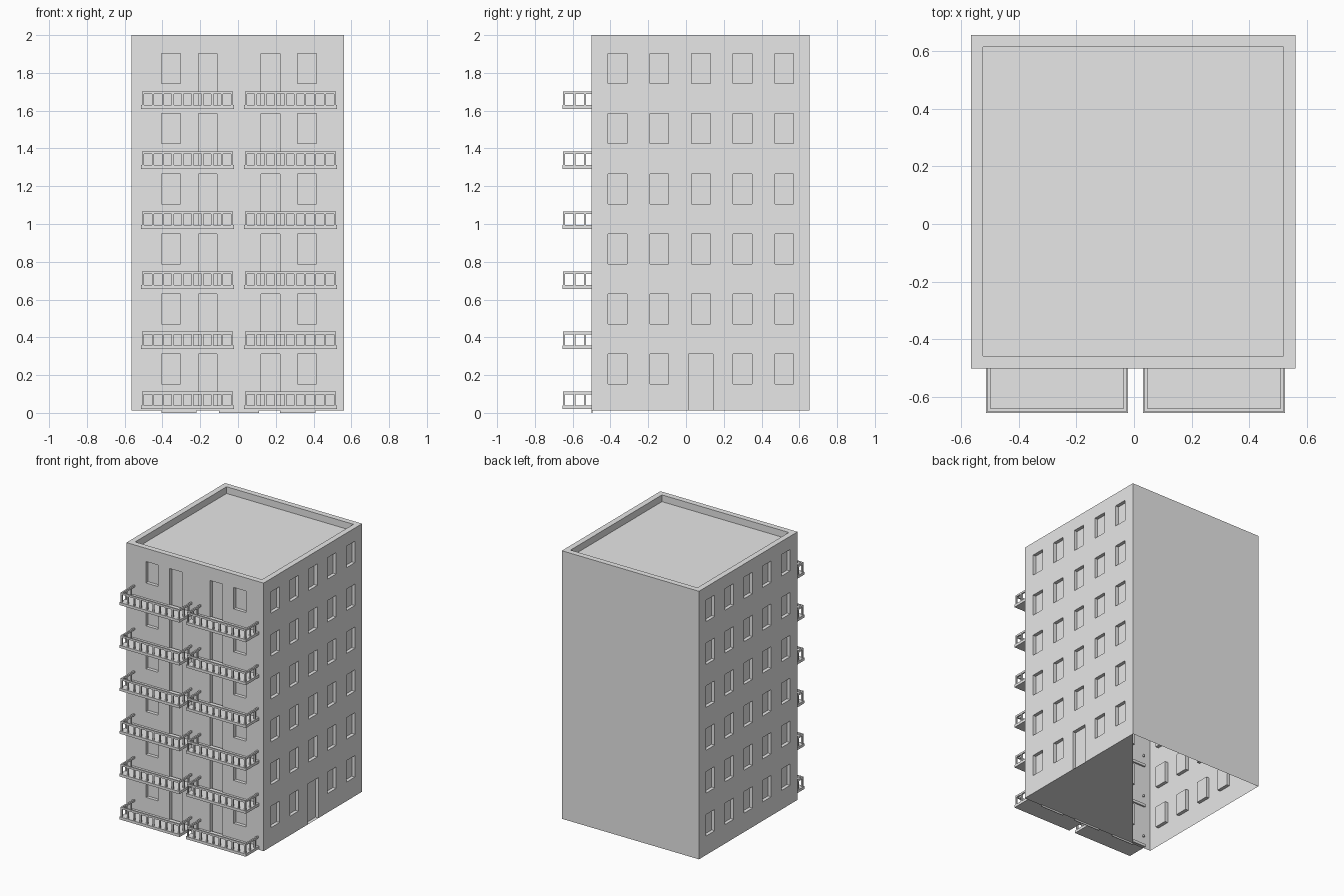
import bpy, bmesh
from mathutils import Vector

cube = bpy.data.objects.get("Cube")
if cube:
    bpy.data.objects.remove(cube, do_unlink=True)

grey = bpy.data.materials.new("plain_grey")
grey.use_nodes = True
grey.diffuse_color = (0.8, 0.8, 0.8, 1)
grey.node_tree.nodes["Principled BSDF"].inputs["Base Color"].default_value = (0.8, 0.8, 0.8, 1)

# Main dimensions
X0, X1, Y0, Y1 = -0.565, 0.56, -0.5, 0.655
BASE, TOP = 0.012, 2.0
FLOORS, STOREY = 6, 0.318
RECESS = 0.025


def make_mesh(name, bm):
    bmesh.ops.remove_doubles(bm, verts=bm.verts, dist=0.0001)
    mesh = bpy.data.meshes.new(name)
    bm.to_mesh(mesh)
    bm.free()
    mesh.materials.append(grey)
    return mesh


def add_object(name, mesh, location=(0, 0, 0)):
    obj = bpy.data.objects.new(name, mesh)
    obj.location = location
    bpy.context.collection.objects.link(obj)
    return obj


def quad(bm, points):
    bm.faces.new([bm.verts.new(p) for p in points])


def box(bm, x0, x1, y0, y1, z0, z1):
    made = bmesh.ops.create_cube(bm, size=1)["verts"]
    for v in made:
        v.co = (x1 if v.co.x > 0 else x0, y1 if v.co.y > 0 else y0, z1 if v.co.z > 0 else z0)


def wall(name, origin, along, length, openings):
    """Single-skin wall with recessed openings given as (u0, u1, z0, z1)."""
    along, up = Vector(along), Vector((0, 0, 1))
    inward = -along.cross(up)
    bm = bmesh.new()

    def point(u, z, depth=0):
        return Vector(origin) + along * u + up * z + inward * depth

    def corners(u0, u1, z0, z1, depth=0):
        return [point(u, z, depth) for u, z in ((u0, z0), (u1, z0), (u1, z1), (u0, z1))]

    us = sorted({0, length, *[u for o in openings for u in o[:2]]})
    zs = sorted({BASE, TOP, *[z for o in openings for z in o[2:]]})
    for u0, u1 in zip(us, us[1:]):
        for z0, z1 in zip(zs, zs[1:]):
            uc, zc = (u0 + u1) / 2, (z0 + z1) / 2
            if not any(o[0] < uc < o[1] and o[2] < zc < o[3] for o in openings):
                quad(bm, corners(u0, u1, z0, z1))
    for o in openings:
        front, back = corners(*o), corners(*o, RECESS)
        quad(bm, back)
        for i in range(4):
            j = (i + 1) % 4
            quad(bm, (front[i], front[j], back[j], back[i]))
    add_object(name, make_mesh(name, bm))


def opening(centre, width, z0, z1):
    return (centre - width / 2, centre + width / 2, round(z0, 4), round(z1, 4))


# Openings on each wall
front, right, left = [], [], []
for floor in range(FLOORS):
    lift = floor * STOREY
    sill, head = 0.153 + lift, 0.312 + lift
    for x in (-0.355, 0.365):
        front.append(opening(x - X0, 0.1, sill, head))
    for x in (-0.16, 0.172):
        front.append(opening(x - X0, 0.1, 0.022 + lift, head))
    for column in range(5):
        y = -0.362 + column * 0.2205
        left.append(opening(Y1 - y, 0.1, sill, head))
        if floor == 0 and column == 2:
            right.append(opening(y - Y0, 0.13, BASE, head))
        else:
            right.append(opening(y - Y0, 0.1, sill, head))

wall("front_wall", (X0, Y0, 0), (1, 0, 0), X1 - X0, front)
wall("right_wall", (X1, Y0, 0), (0, 1, 0), Y1 - Y0, right)
wall("back_wall", (X1, Y1, 0), (-1, 0, 0), X1 - X0, [])
wall("left_wall", (X0, Y1, 0), (0, -1, 0), Y1 - Y0, left)

# Flat roof sunk behind a parapet
bm = bmesh.new()


def ring(inset, z):
    return [Vector(p) for p in ((X0 + inset, Y0 + inset, z), (X1 - inset, Y0 + inset, z),
                                (X1 - inset, Y1 - inset, z), (X0 + inset, Y1 - inset, z))]


rings = [ring(0, TOP), ring(0.042, TOP), ring(0.042, TOP - 0.05)]
for outer, inner in zip(rings, rings[1:]):
    for i in range(4):
        j = (i + 1) % 4
        quad(bm, (outer[i], outer[j], inner[j], inner[i]))
quad(bm, rings[-1])
add_object("roof_and_parapet", make_mesh("roof_and_parapet", bm))

# Partial ground floor panel under the open shell
bm = bmesh.new()
quad(bm, ((X1, Y1, BASE), (X1, Y0, BASE), (-0.41, Y0, BASE)))
add_object("ground_panel", make_mesh("ground_panel", bm))

# Thin footing strips between the ground openings
bm = bmesh.new()
for x0, x1 in ((-0.405, -0.22), (-0.1, 0.112), (0.222, 0.41)):
    box(bm, x0, x1, Y0, Y0 + 0.006, 0, BASE)
add_object("footing_strips", make_mesh("footing_strips", bm))

# Balcony: slab, handrail and square balusters on three sides
bm = bmesh.new()
HALF, DEPTH, HEIGHT, BAR = 0.246, 0.155, 0.092, 0.011
box(bm, -HALF, HALF, -DEPTH, 0.012, 0, 0.02)
edge, face = HALF - 0.005, -DEPTH + 0.004
box(bm, -edge, edge, face, face + BAR, HEIGHT - 0.014, HEIGHT)
for side in (-1, 1):
    xs = sorted((side * edge, side * (edge - BAR)))
    box(bm, *xs, face + BAR, 0.012, HEIGHT - 0.014, HEIGHT)
    for n in (1, 2):
        y = face + n * 0.055
        box(bm, *xs, y, y + BAR, 0.02, HEIGHT - 0.014)
BAYS = 9
for n in range(BAYS + 1):
    x = -edge + n * (2 * edge - BAR) / BAYS
    box(bm, x, x + BAR, face, face + BAR, 0.02, HEIGHT - 0.014)
balcony = make_mesh("balcony", bm)
for floor in range(FLOORS):
    for label, x in (("right", -0.267), ("left", 0.277)):
        add_object(f"{label}_balcony_{floor + 1}", balcony, (x, Y0, 0.02 + floor * STOREY))
